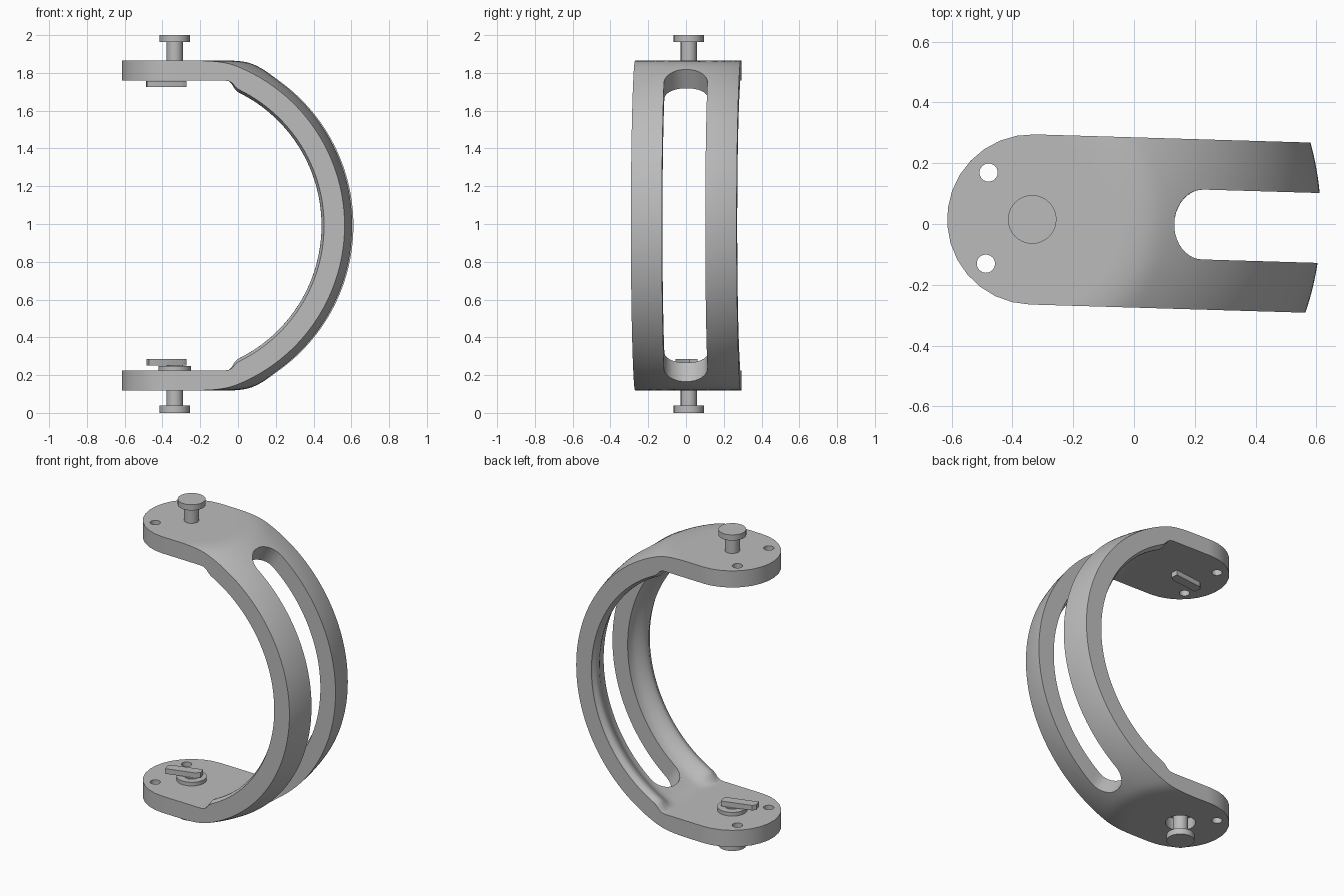
import bpy, bmesh
from math import sin, cos, sqrt, radians, pi
from mathutils import Matrix, Vector

cube = bpy.data.objects.get("Cube")
if cube:
    bpy.data.objects.remove(cube, do_unlink=True)

# Main dimensions, measured from the pivot axis and arc centre
OUTER_R, TROUGH_R, LIP = 0.95, 0.835, 0.051
PLATE_OUT, PLATE_IN, HALF_W = 0.873, 0.768, 0.28
PLACE = Matrix.Translation((-0.335, 0.015, 0.992)) @ Matrix.Rotation(radians(-1.7), 4, "Z")

metal = bpy.data.materials.new("grey metal")
metal.use_nodes = True
GREY = (0.5, 0.5, 0.5, 1)
metal.diffuse_color = GREY
metal.node_tree.nodes["Principled BSDF"].inputs["Base Color"].default_value = GREY


def finish(name, bm):
    bmesh.ops.recalc_face_normals(bm, faces=bm.faces[:])
    mesh = bpy.data.meshes.new(name)
    bm.to_mesh(mesh)
    bm.free()
    mesh.materials.append(metal)
    obj = bpy.data.objects.new(name, mesh)
    bpy.context.collection.objects.link(obj)
    return obj


def loft(name, sections):
    """Skin a row of closed cross-sections and cap both ends."""
    bm = bmesh.new()
    rings = [[bm.verts.new(p) for p in s] for s in sections]
    for a, b in zip(rings, rings[1:]):
        for i in range(len(a)):
            j = (i + 1) % len(a)
            bm.faces.new((a[i], a[j], b[j], b[i]))
    bm.faces.new(rings[0])
    bm.faces.new(rings[-1])
    return finish(name, bm)


def cylinder(name, radius, z0, z1, x=0, y=0, sides=32):
    bm = bmesh.new()
    bmesh.ops.create_cone(bm, cap_ends=True, segments=sides, radius1=radius, radius2=radius,
                          depth=z1 - z0, matrix=Matrix.Translation((x, y, (z0 + z1) / 2)))
    return finish(name, bm)


def cut(target, cutter):
    mod = target.modifiers.new("cut", "BOOLEAN")
    mod.operation, mod.solver, mod.object = "DIFFERENCE", "EXACT", cutter
    bpy.context.view_layer.objects.active = target
    bpy.ops.object.modifier_apply(modifier=mod.name)
    bpy.data.objects.remove(cutter, do_unlink=True)


def ramp(lo, hi, v):
    t = max(0, min(1, (v - lo) / (hi - lo)))
    return t * t * (3 - 2 * t)


def soft_min(a, b, k):
    h = max(k - abs(a - b), 0) / k
    return min(a, b) - h * h * k / 4


half = [0, 0.2, 0.4, 0.52, 0.6, 0.68, 0.76, 0.84, 0.9, 0.95, 0.98, 1]
across = [-f for f in reversed(half[1:])] + half


def plate_section(x, w, sign):
    out = [(x, f * w, sign * PLATE_OUT) for f in across]
    return out + [(x, f * w, sign * PLATE_IN) for f in reversed(across)]


def arc_section(deg):
    """Radial section: spherical outside, channelled inside, flattened into the plates."""
    a = radians(deg)
    s = max(abs(sin(a)), 1e-4)
    rail = 1 - ramp(64, 71, abs(deg))
    out, inner = [], []
    for f in across:
        y = f * HALF_W
        r = soft_min(sqrt(OUTER_R ** 2 - y * y), PLATE_OUT / s, 0.03)
        out.append((r * cos(a), y, r * sin(a)))
        lip = ramp(0.45, 0.86, abs(f)) - 0.3 * ramp(0.88, 1, abs(f))
        r = soft_min(TROUGH_R - LIP * lip * rail, PLATE_IN / s, 0.02)
        inner.append((r * cos(a), y, r * sin(a)))
    return out + inner[::-1]


# Yoke: round-ended plate, arc, round-ended plate
ends = [radians(t) for t in range(84, 0, -12)]
top = [plate_section(-HALF_W * sin(t), HALF_W * cos(t), 1) for t in ends]
bottom = [plate_section(-HALF_W * sin(t), HALF_W * cos(t), -1) for t in reversed(ends)]
angles = [90 - 1.5 * i for i in range(121)]
yoke = loft("yoke", top + [arc_section(a) for a in angles] + bottom)


# Long slot through the arc
def slot_section(deg, w):
    a = radians(deg)
    return [(r * cos(a), y, r * sin(a)) for r, y in ((0.7, -w), (1.1, -w), (1.1, w), (0.7, w))]


SLOT_W = 0.115
tips = [(53.5 + 7 * cos(t), SLOT_W * sin(t)) for t in [pi / 2 * i / 10 for i in range(1, 11)]]
middle = [(53.5 - 53.5 * i / 18, SLOT_W) for i in range(1, 36)]
stations = tips + middle + [(-d, w) for d, w in reversed(tips)]
cut(yoke, loft("slot_cutter", [slot_section(d, w) for d, w in stations]))

# Screw holes in both plates and the pivot hole in the lower one
for y in (-0.15, 0.15):
    cut(yoke, cylinder("hole_cutter", 0.03, -1.1, 1.1, -0.148, y, 24))
cut(yoke, cylinder("pivot_cutter", 0.086, -1.1, -0.6))

parts = [yoke,
         cylinder("upper_pin", 0.043, 0.80, 0.98),
         cylinder("upper_knob", 0.08, 0.972, 1.008),
         cylinder("lower_pin", 0.043, -0.96, -0.74),
         cylinder("lower_knob", 0.08, -0.992, -0.954),
         cylinder("lower_washer", 0.0865, -0.80, -0.745)]


# Latch bars on the inner ends of the pins
def latch(name, z0, z1, deg):
    bm = bmesh.new()
    shape = [(-0.15, -0.03), (0.03, -0.03), (0.06, -0.015), (0.06, 0.03), (-0.13, 0.03), (-0.15, 0.015)]
    face = bm.faces.new([bm.verts.new((x, y, z0)) for x, y in shape])
    new = bmesh.ops.extrude_face_region(bm, geom=[face])["geom"]
    bmesh.ops.translate(bm, vec=Vector((0, 0, z1 - z0)),
                        verts=[v for v in new if isinstance(v, bmesh.types.BMVert)])
    bmesh.ops.rotate(bm, verts=bm.verts[:], matrix=Matrix.Rotation(radians(deg), 3, "Z"))
    return finish(name, bm)


parts += [latch("upper_latch", 0.732, 0.764, 8), latch("lower_latch", -0.74, -0.708, 18)]

# Place everything and keep the hard edges crisp
for obj in parts:
    obj.data.transform(PLACE)
bpy.ops.object.select_all(action="DESELECT")
for obj in parts:
    obj.select_set(True)
bpy.context.view_layer.objects.active = yoke
bpy.ops.object.shade_smooth_by_angle(angle=radians(30))
